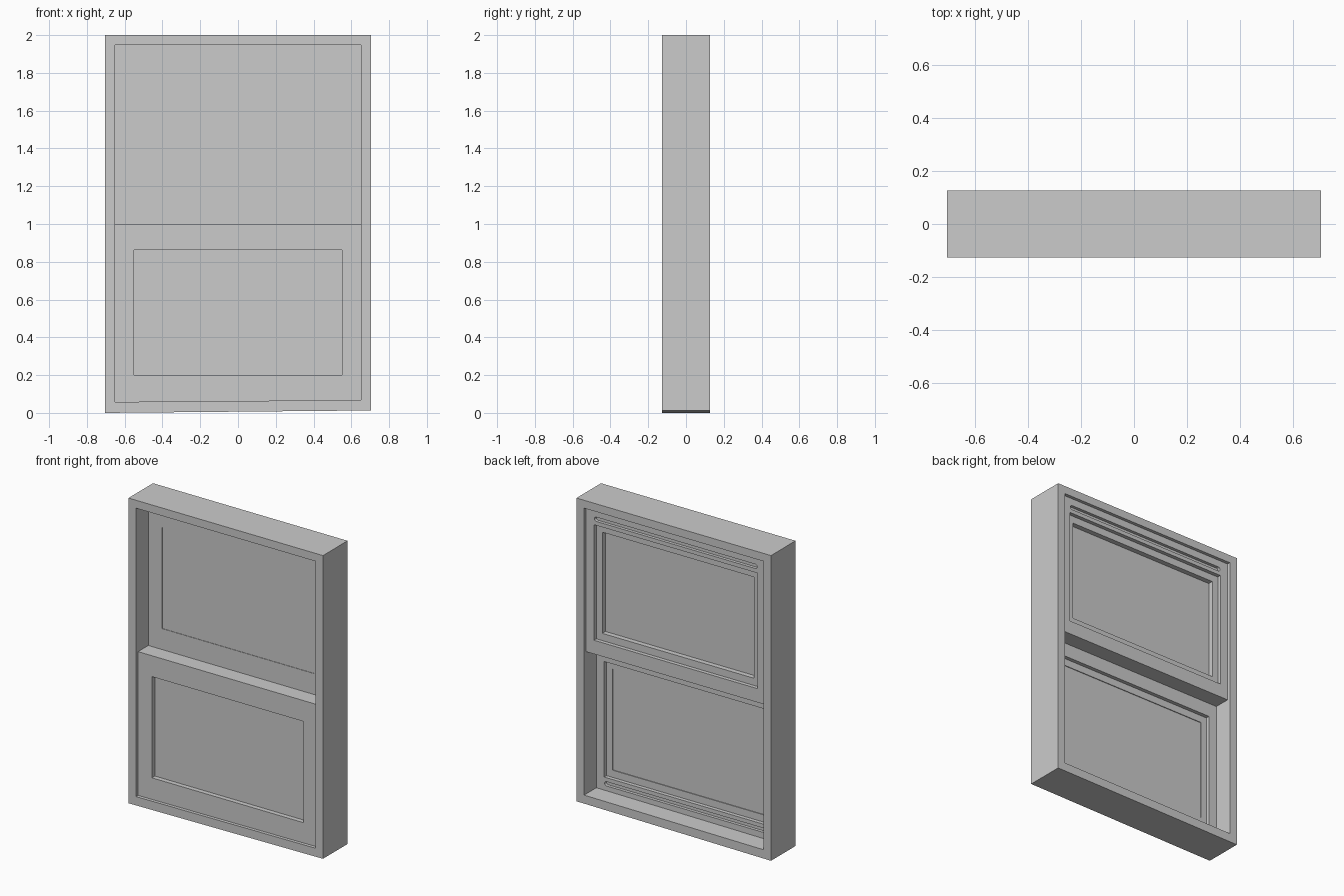
import bpy, bmesh, math

if "Cube" in bpy.data.objects:
    bpy.data.objects.remove(bpy.data.objects["Cube"])


def prism(name, pts, y0, y1):
    """Extrude an x-z outline from y0 to y1."""
    bm = bmesh.new()
    front = bm.faces.new([bm.verts.new((x, y0, z)) for x, z in pts])
    ext = bmesh.ops.extrude_face_region(bm, geom=[front])
    verts = [g for g in ext["geom"] if isinstance(g, bmesh.types.BMVert)]
    bmesh.ops.translate(bm, verts=verts, vec=(0, y1 - y0, 0))
    bmesh.ops.recalc_face_normals(bm, faces=bm.faces)
    me = bpy.data.meshes.new(name)
    bm.to_mesh(me)
    bm.free()
    ob = bpy.data.objects.new(name, me)
    bpy.context.collection.objects.link(ob)
    return ob


def rect(w, z0, z1, slant=0.0):
    """Rectangle outline; slant raises the bottom right corner."""
    return [(-w, z0), (w, z0 + slant), (w, z1), (-w, z1)]


def capsule(w, z, r, n=8):
    """Long slot outline with round ends."""
    pts = []
    for side in (1, -1):
        for i in range(n + 1):
            a = math.pi * (i / n - 0.5)
            pts.append((side * (w - r + r * math.cos(a)), z + side * r * math.sin(a)))
    return pts


def cut(ob, cutter):
    cutter.hide_render = True
    mod = ob.modifiers.new("cut", "BOOLEAN")
    mod.operation = "DIFFERENCE"
    mod.solver = "EXACT"
    mod.object = cutter
    bpy.context.view_layer.objects.active = ob
    bpy.ops.object.modifier_apply(modifier=mod.name)
    bpy.data.objects.remove(cutter)


# Outer frame, with the slightly slanted bottom
frame = prism("window_frame", rect(0.705, 0.0, 2.0, 0.013), -0.127, 0.127)
cut(frame, prism("frame_opening", rect(0.65, 0.058, 1.948, 0.01), -0.2, 0.2))


def sash(name, s, y0, y1, glass_y):
    """Sliding sash; s mirrors the heights about the meeting line z = 1."""
    def span(w, a, b):
        return rect(w, *sorted((1 + s * a, 1 + s * b)))
    ob = prism(name + "_sash", span(0.652, 0.0, 0.952), y0, y1)
    # glass opening, wider rebate on the back, finger groove in the outer rail
    cut(ob, prism("opening", span(0.55, 0.137, 0.8), y0 - 0.1, y1 + 0.1))
    cut(ob, prism("rebate", span(0.593, 0.09, 0.847), y1 - 0.025, y1 + 0.1))
    cut(ob, prism("groove", capsule(0.59, 1 + s * 0.887, 0.014), y1 - 0.02, y1 + 0.1))
    prism(name + "_glass", span(0.55, 0.137, 0.8), glass_y, glass_y + 0.045)


sash("lower", -1, -0.106, 0.0, -0.075)
sash("upper", 1, 0.0, 0.106, 0.003)
